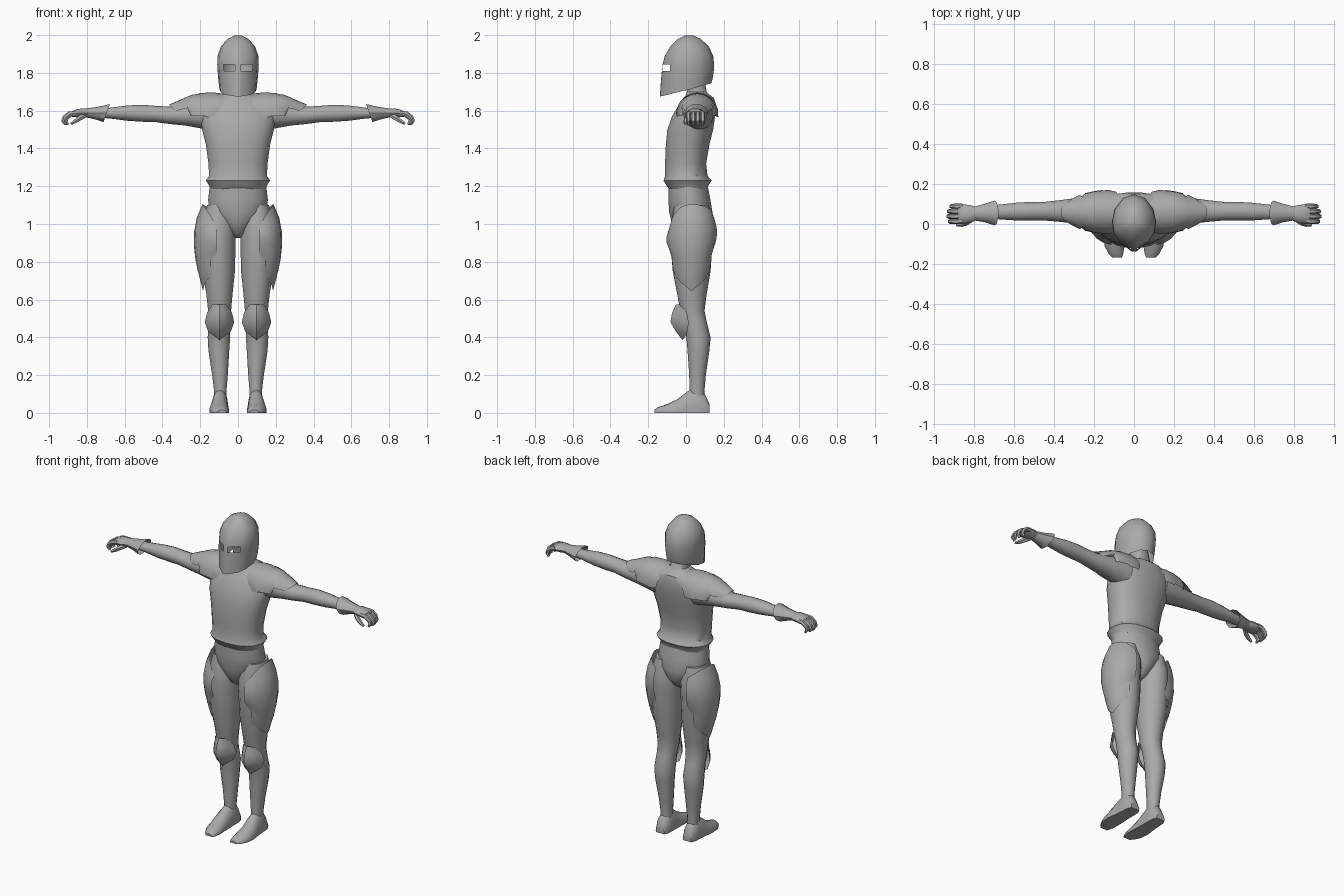
import bpy, bmesh, math
from mathutils import Vector

if "Cube" in bpy.data.objects:
    bpy.data.objects.remove(bpy.data.objects["Cube"])

steel = bpy.data.materials.new("steel_grey")
steel.diffuse_color = (0.40, 0.40, 0.40, 1)
steel.use_nodes = True
steel.node_tree.nodes["Principled BSDF"].inputs["Base Color"].default_value = steel.diffuse_color


def finish(name, bm, mirror=True, angle=38):
    """Turn a bmesh into a smooth shaded object, mirrored left to right."""
    bmesh.ops.remove_doubles(bm, verts=bm.verts, dist=0.0004)
    if mirror:
        geo = bm.verts[:] + bm.edges[:] + bm.faces[:]
        new = bmesh.ops.duplicate(bm, geom=geo)["geom"]
        for v in new:
            if isinstance(v, bmesh.types.BMVert):
                v.co.x = -v.co.x
    bmesh.ops.recalc_face_normals(bm, faces=bm.faces)
    me = bpy.data.meshes.new(name)
    bm.to_mesh(me)
    bm.free()
    me.materials.append(steel)
    ob = bpy.data.objects.new(name, me)
    bpy.context.collection.objects.link(ob)
    bpy.ops.object.select_all(action='DESELECT')
    ob.select_set(True)
    bpy.context.view_layer.objects.active = ob
    bpy.ops.object.shade_smooth_by_angle(angle=math.radians(angle))
    return ob


def skin(bm, rows, closed, caps=False, skip=()):
    """Join rows of points with faces."""
    vs = [[bm.verts.new(p) for p in r] for r in rows]
    n = len(vs[0])
    for i in range(len(vs) - 1):
        for j in range(n if closed else n - 1):
            if (i, j) not in skip:
                k = (j + 1) % n
                bm.faces.new((vs[i][j], vs[i][k], vs[i + 1][k], vs[i + 1][j]))
    if caps:
        bm.faces.new(vs[0])
        bm.faces.new(vs[-1])


def loft(bm, secs, axis=None, n=12, power=1.0):
    """Sections are (x, y, z, half width, half depth); axis None follows the path."""
    pts = [Vector(s[:3]) for s in secs]
    rows = []
    for i, s in enumerate(secs):
        t = Vector(axis) if axis else (pts[min(i + 1, len(pts) - 1)] - pts[max(i - 1, 0)]).normalized()
        v = Vector((1, 0, 0)) if abs(t.y) > 0.9 else Vector((0, 1, 0))
        u = v.cross(t).normalized()
        row = []
        for k in range(n):
            a = 2 * math.pi * (k + 0.5) / n
            c, d = math.cos(a), math.sin(a)
            c = math.copysign(abs(c) ** power, c)
            d = math.copysign(abs(d) ** power, d)
            row.append(pts[i] + u * c * s[3] + v * d * s[4])
        rows.append(row)
    skin(bm, rows, True, True)


# torso with flared waist, shoulders and neck: z, half width, front y, back y
bm = bmesh.new()
prof = [(1.185, .148, -.09, .115), (1.205, .155, -.105, .12), (1.23, .172, -.12, .137),
        (1.255, .155, -.112, .115), (1.32, .158, -.112, .108), (1.42, .172, -.108, .125),
        (1.50, .192, -.10, .145), (1.57, .20, -.075, .155), (1.63, .19, -.04, .158),
        (1.665, .14, -.015, .15), (1.685, .075, .0, .125), (1.70, .055, .005, .11),
        (1.80, .052, -.02, .09)]
loft(bm, [(0, (f + b) / 2, z, w, (b - f) / 2) for z, w, f, b in prof], (0, 0, 1), 20, .88)
finish("torso", bm, False)

# pelvis
bm = bmesh.new()
prof = [(1.21, .15, -.095, .115), (1.13, .16, -.095, .13), (1.06, .155, -.09, .142),
        (1.00, .09, -.075, .135), (.95, .045, -.05, .10), (.925, .02, -.01, .06)]
loft(bm, [(0, (f + b) / 2, z, w, (b - f) / 2) for z, w, f, b in prof], (0, 0, 1), 20)
finish("pelvis", bm, False)

# legs: z, inner x, outer x, front y, back y
bm = bmesh.new()
prof = [(1.10, .04, .165, -.06, .12), (1.0, .01, .195, -.08, .145), (.92, .010, .20, -.085, .142),
        (.75, .014, .19, -.07, .13), (.62, .028, .168, -.045, .108), (.54, .035, .16, -.03, .098),
        (.48, .042, .158, -.015, .11), (.40, .04, .162, .002, .13), (.33, .045, .158, .008, .124),
        (.20, .053, .138, .017, .105), (.12, .06, .128, .018, .098), (.05, .06, .128, .02, .10)]
loft(bm, [((i + o) / 2, (f + b) / 2, z, (o - i) / 2, (b - f) / 2) for z, i, o, f, b in prof], (0, 0, 1), 14)
finish("legs", bm)

# feet: y, centre x, half width, top z
bm = bmesh.new()
rows = []
for y, x, w, h in [(.125, .095, .03, .045), (.10, .095, .042, .10), (.055, .095, .044, .135),
                   (.01, .097, .046, .115), (-.05, .10, .052, .07), (-.11, .097, .05, .042),
                   (-.15, .09, .036, .03), (-.168, .085, .024, .015)]:
    row = [(x + w * .96, y, 0), (x + w, y, h * .25)]
    row += [(x + w * math.cos(a) * .95, y, h * (.25 + .75 * math.sin(a)))
            for a in [math.pi * k / 8 for k in range(1, 8)]]
    rows.append(row + [(x - w, y, h * .25), (x - w * .96, y, 0)])
skin(bm, rows, True, True)
finish("feet", bm)

# arms: x, centre z, half height, centre y, half depth
bm = bmesh.new()
prof = [(.13, 1.575, .085, .06, .085), (.20, 1.58, .075, .065, .075), (.28, 1.575, .055, .065, .066),
        (.36, 1.575, .047, .065, .055), (.44, 1.583, .044, .064, .047), (.50, 1.586, .046, .064, .047),
        (.58, 1.587, .042, .062, .045), (.68, 1.587, .029, .06, .036), (.80, 1.588, .022, .055, .03)]
loft(bm, [(x, y, z, h, d) for x, z, h, y, d in prof], (1, 0, 0), 14)
finish("arms", bm)

# flared gauntlet cuffs, pointed at the top outer edge
bm = bmesh.new()
rows = []
for x, z, h, y, d, slant in [(.695, 1.587, .05, .055, .062, .018), (.745, 1.587, .036, .055, .046, .008),
                             (.80, 1.588, .025, .052, .034, 0)]:
    rows.append([(x - slant * math.sin(a), y + d * math.cos(a), z + h * math.sin(a))
                 for a in [math.tau * k / 10 for k in range(10)]])
skin(bm, rows, True)
finish("gauntlet_cuffs", bm)

# hands: palm, four curled fingers and a thumb
bm = bmesh.new()
loft(bm, [(.785, .052, 1.588, .023, .032), (.82, .05, 1.588, .026, .045),
          (.855, .05, 1.586, .022, .048), (.88, .05, 1.582, .015, .044)], (1, 0, 0), 10)
for k in range(4):
    y, s = .013 + k * .025, (0, .007, .004, -.008)[k]
    loft(bm, [(.855, y, 1.587, .014, .013), (.888 + s, y, 1.583, .014, .014),
              (.912 + s, y, 1.565, .013, .013), (.920 + s, y, 1.545, .011, .012),
              (.908 + s, y, 1.526, .007, .008)], None, 6)
loft(bm, [(.805, .03, 1.578, .015, .018), (.835, .006, 1.562, .015, .014),
          (.86, -.002, 1.545, .012, .012), (.885, -.004, 1.53, .007, .008)], None, 6)
finish("hands", bm)

# helmet: shell with front keel, slanted open rim and two eye slots
bm = bmesh.new()
half = [0, 8, 44, 68, 92, 118, 150]
angs = half + [180] + [360 - a for a in half[:0:-1]]
rings = [(1.675, .098, -.138, .125, .07), (1.74, .103, -.134, .132, .025), (1.81, .108, -.128, .139, 0),
         (1.845, .110, -.124, .141, 0), (1.89, .108, -.112, .136, 0), (1.94, .09, -.083, .112, 0),
         (1.98, .055, -.042, .07, 0), (1.998, .018, -.005, .03, 0)]
rows = []
for z, w, f, b, tilt in rings:
    row = []
    for a in [math.radians(t) for t in angs]:
        c = math.cos(a)
        y = f * c * (.93 + .07 * c ** 8) if c > 0 else -b * c
        row.append((w * math.sin(a), y + .008 * (c < .1), z + tilt * (1 - c) / 2))
    rows.append(row)
skin(bm, rows, True, skip={(2, 1), (2, len(angs) - 2)})
bm.verts.ensure_lookup_table()
bm.faces.new(bm.verts[-len(angs):])
finish("helmet", bm, False, 42)

# layered shoulder plates: each an arched sheet around the arm
for name, lim, secs in [
        ("inner_shoulder_plate", 98, [(.07, .103, .108), (.13, .112, .114), (.205, .104, .112)]),
        ("middle_shoulder_plate", 95, [(.13, .110, .106), (.20, .104, .109), (.245, .094, .102), (.285, .08, .086)]),
        ("outer_shoulder_plate", 72, [(.24, .09, .098), (.30, .075, .078), (.365, .056, .05)])]:
    bm = bmesh.new()
    rows = []
    for i, (x, ry, rz) in enumerate(secs):
        row = []
        for k in range(11):
            q = k / 5 - 1
            a = math.radians(lim * q)
            end = .035 * q * q * (i == len(secs) - 1) - .03 * q * q * (i == 0)
            row.append((x - end, .06 + ry * math.sin(a), 1.582 + rz * math.cos(a)))
        rows.append(row)
    skin(bm, rows, False)
    finish(name, bm)


# thigh plates: curved sheets around the outside of each thigh
def thigh_plate(name, lim, top, bottom, radii):
    bm = bmesh.new()
    rows = []
    for i, (rx, ry) in enumerate(radii):
        t = i / (len(radii) - 1)
        row = []
        for k in range(11):
            q = k / 5 - 1
            a = math.radians(lim * q)
            z = top(q) * (1 - t) + bottom(q) * t
            row.append((.10 + rx * math.cos(a), .03 + ry * math.sin(a), z))
        rows.append(row)
    skin(bm, rows, False)
    finish(name, bm)


thigh_plate("upper_thigh_plate", 84,
            lambda q: 1.105 - (.125 if q < 0 else .06) * abs(q) ** 2,
            lambda q: .745 + .10 * q * q,
            [(.088, .115), (.118, .128), (.132, .135), (.134, .133), (.126, .122), (.112, .108)])
thigh_plate("lower_thigh_plate", 66,
            lambda q: .82,
            lambda q: .645 + .09 * abs(q),
            [(.118, .115), (.108, .11), (.085, .10)])

# knee guards: faceted shields with a raised centre
bm = bmesh.new()
rows = []
for z, w, front, side in [(.575, .038, -.052, -.035), (.53, .066, -.074, .005),
                          (.48, .078, -.082, .014), (.43, .06, -.053, .008), (.385, .012, -.018, -.008)]:
    rows.append([(.098 + w * q, side + (front - side) * (1 - abs(q) ** 1.7), z + .012 * abs(q) * (z < .4))
                 for q in (-1, -.75, -.4, 0, .4, .75, 1)])
skin(bm, rows, False)
finish("knee_guards", bm)
